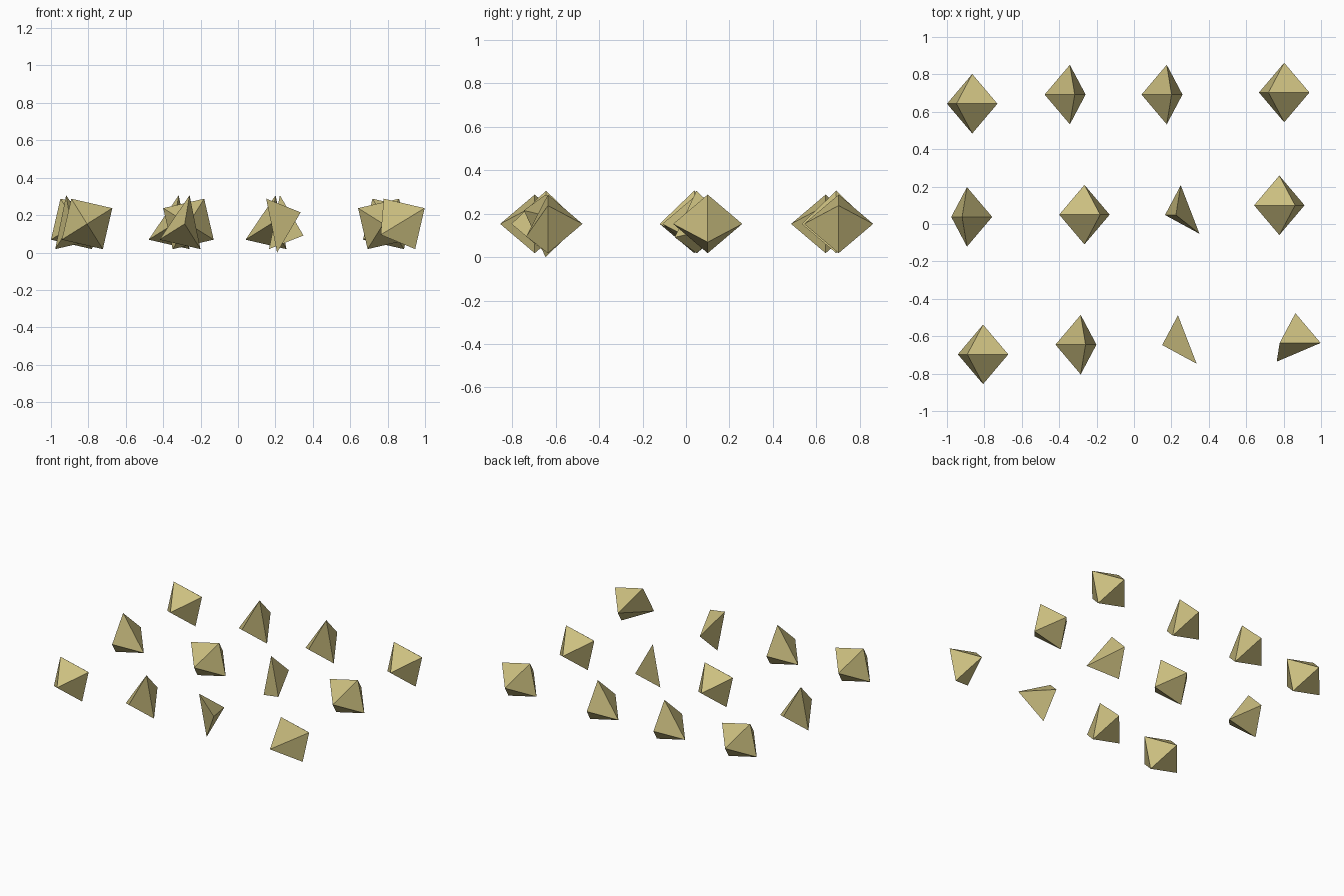
import bpy, bmesh, math

if "Cube" in bpy.data.objects:
    bpy.data.objects.remove(bpy.data.objects["Cube"])

R = 0.159          # crystal radius
A = math.radians(32)
C, S = R * math.cos(A), R * math.sin(A)
ZC = 0.153         # height of crystal centres

mat = bpy.data.materials.new("pale_gold")
mat.diffuse_color = (0.60, 0.52, 0.215, 1)
mat.use_nodes = True
mat.node_tree.nodes["Principled BSDF"].inputs["Base Color"].default_value = mat.diffuse_color

# Corner points of a tilted octahedron
back, front = (0, R, 0), (0, -R, 0)
right, left = (C, 0, S), (-C, 0, -S)
top, bottom = (-S, 0, C), (S, 0, -C)
peak = (0.026, 0, 0.153)            # top and right corners merged
low_peak = (-0.026, 0, -0.153)      # left and bottom corners merged
nose_left = (-0.10, -0.10, -0.058)  # left and front corners merged
nose_right = (0.10, -0.10, 0.062)   # right and front corners merged

SHAPES = {
    "full": [back, front, right, left, top, bottom],
    "wedge": [back, front, left, bottom, peak],
    "chipped": [back, top, right, bottom, nose_left],
    "shard": [back, top, low_peak, nose_right],
}


def crystal(name, shape, x, y, mx=1, mz=1):
    bm = bmesh.new()
    for px, py, pz in SHAPES[shape]:
        bm.verts.new((px * mx, py, pz * mz))
    bmesh.ops.convex_hull(bm, input=bm.verts)
    bmesh.ops.recalc_face_normals(bm, faces=bm.faces)
    me = bpy.data.meshes.new(name)
    bm.to_mesh(me)
    bm.free()
    me.materials.append(mat)
    ob = bpy.data.objects.new(name, me)
    ob.location = (x, y, ZC)
    bpy.context.collection.objects.link(ob)


# Back row
crystal("back_crystal_1", "full", -0.865, 0.643)
crystal("back_crystal_2", "wedge", -0.343, 0.692)
crystal("back_crystal_3", "wedge", 0.175, 0.692)
crystal("back_crystal_4", "full", 0.803, 0.703)
# Middle row, mirrored
crystal("middle_crystal_1", "wedge", -0.893, 0.038, mx=-1)
crystal("middle_crystal_2", "full", -0.265, 0.05, mx=-1)
crystal("middle_crystal_3", "shard", 0.25, 0.048, mz=-1)
crystal("middle_crystal_4", "full", 0.777, 0.10, mx=-1)
# Front row
crystal("front_crystal_1", "full", -0.807, -0.697)
crystal("front_crystal_2", "wedge", -0.285, -0.645)
crystal("front_crystal_3", "shard", 0.235, -0.647)
crystal("front_crystal_4", "chipped", 0.863, -0.636)
